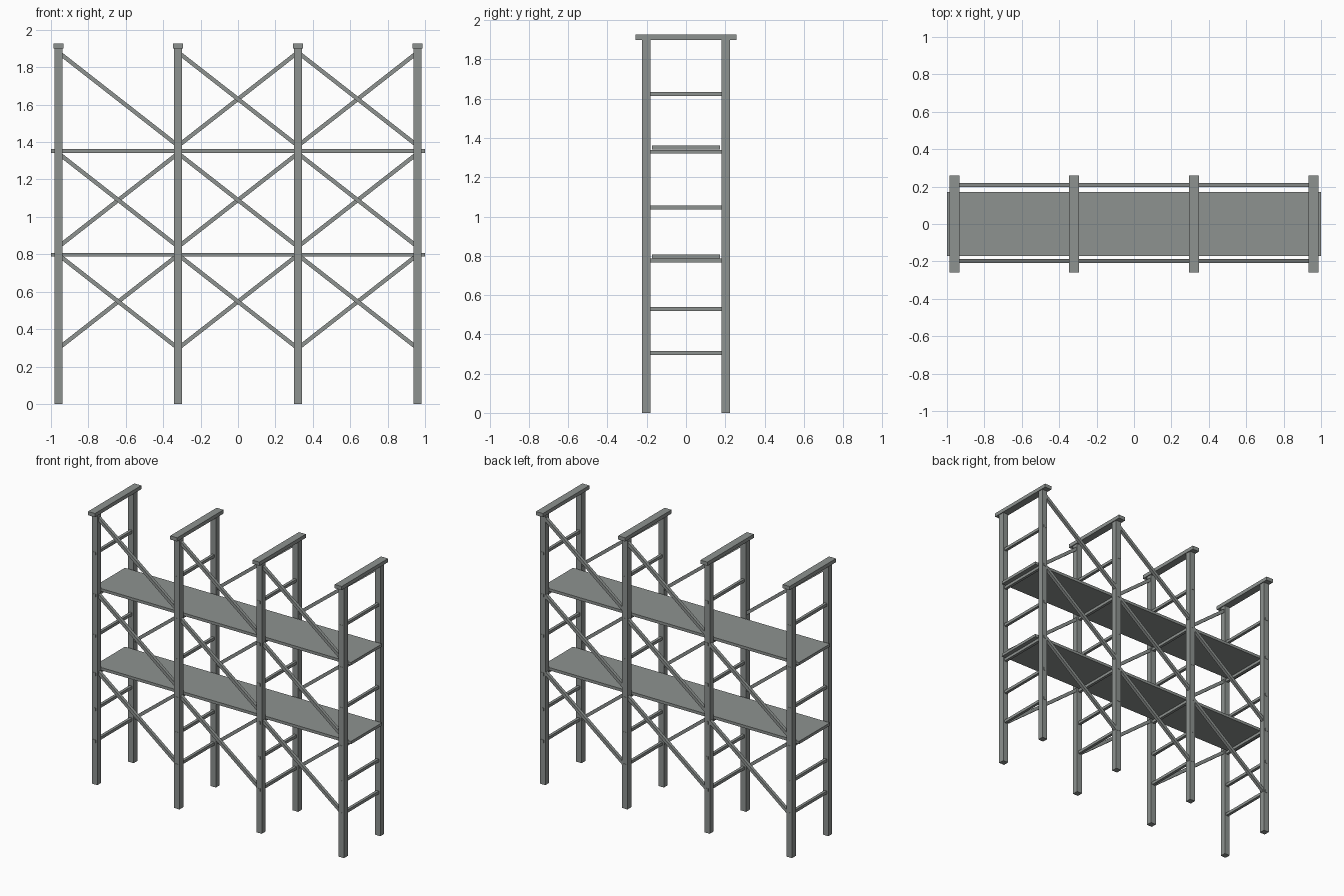
import bpy
from mathutils import Vector

cube = bpy.data.objects.get("Cube")
if cube:
    bpy.data.objects.remove(cube, do_unlink=True)

steel = bpy.data.materials.new("grey_steel")
steel.use_nodes = True
GREY = (0.27, 0.29, 0.28, 1)
steel.diffuse_color = GREY
steel.node_tree.nodes["Principled BSDF"].inputs["Base Color"].default_value = GREY


def box(name, centre, size):
    bpy.ops.mesh.primitive_cube_add(size=1, location=centre)
    ob = bpy.context.object
    ob.name = name
    ob.scale = size
    bpy.ops.object.transform_apply(location=False, rotation=False, scale=True)
    ob.data.materials.append(steel)
    return ob


def brace(name, start, end, thick):
    a, b = Vector(start), Vector(end)
    span = b - a
    ob = box(name, (a + b) / 2, (span.length, thick, thick))
    ob.rotation_euler = (0, -Vector((span.x, span.z)).angle_signed(Vector((1, 0))), 0)
    return ob


FRAMES = (-0.96, -0.32, 0.32, 0.96)
RUNGS = (0.305, 0.53, 0.777, 1.045, 1.33, 1.625)
TIERS = (0.547, 1.09, 1.63)

# Upright ladder frames with top caps
for x in FRAMES:
    for side, y in (("front", -0.202), ("back", 0.202)):
        box(side + "_post", (x, y, 0.95), (0.042, 0.042, 1.9))
    for z in RUNGS:
        box("rung", (x, 0, z), (0.02, 0.45, 0.02))
    box("top_cap", (x, 0, 1.913), (0.054, 0.516, 0.026))

# Walking decks
for z in (0.797, 1.352):
    box("deck", (0, 0, z), (2, 0.344, 0.02))

# Diagonal braces: falling on the front, rising on the back
for bay, (x0, x1) in enumerate(zip(FRAMES, FRAMES[1:])):
    for tier, z in enumerate(TIERS):
        brace("front_brace", (x0, -0.198, z + 0.25), (x1, -0.198, z - 0.25), 0.022)
        # One upper back bay stays open for access
        if (bay, tier) != (0, 2):
            brace("back_brace", (x0, 0.208, z - 0.25), (x1, 0.208, z + 0.25), 0.022)
